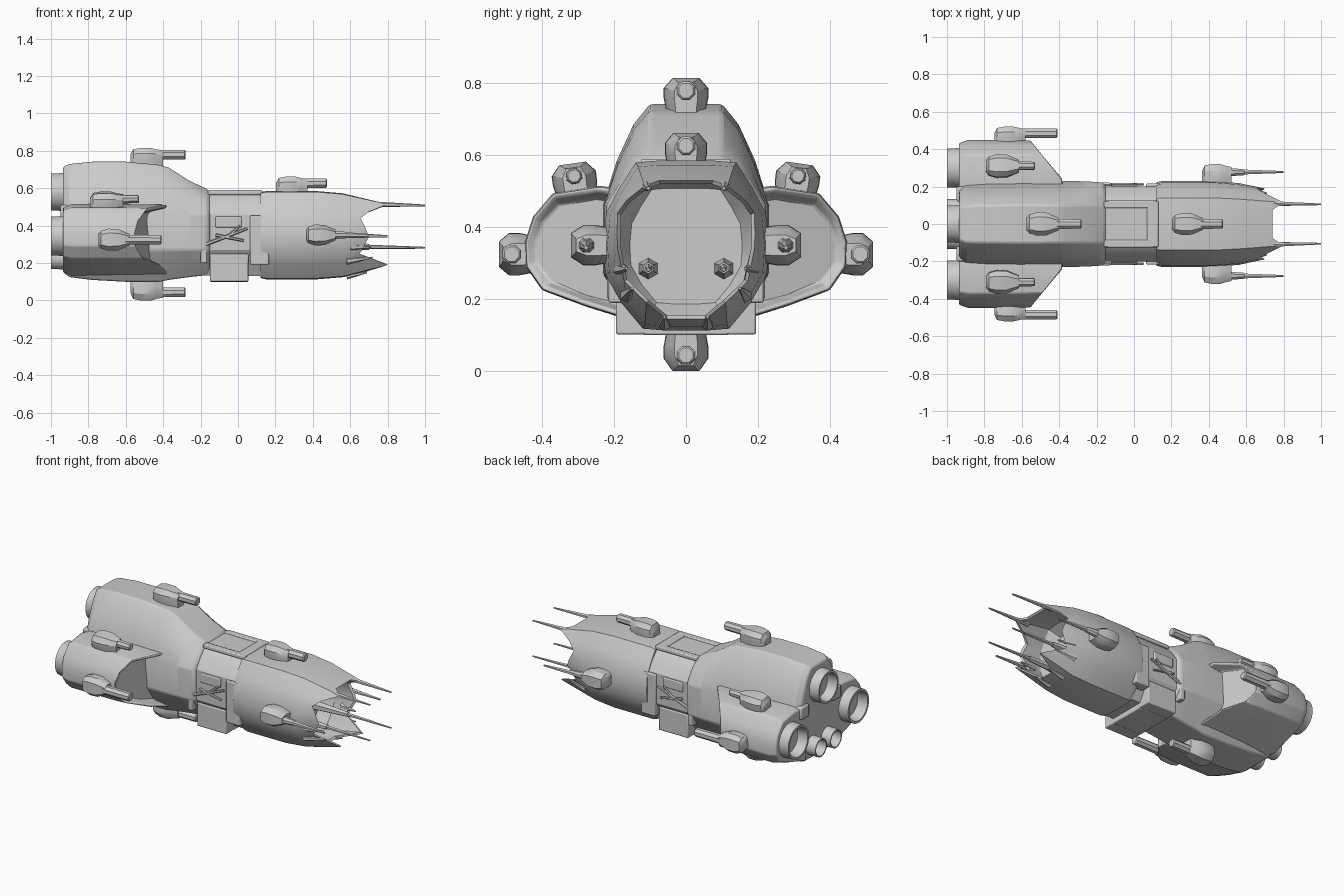
import bpy, bmesh, math
from mathutils import Vector, Matrix

if "Cube" in bpy.data.objects:
    bpy.data.objects.remove(bpy.data.objects["Cube"])


def loft(name, rings, mat=None, bevel=0.0):
    """Skin a row of equal-length rings and close both ends."""
    bm = bmesh.new()
    vs = [[bm.verts.new(p) for p in r] for r in rings]
    n = len(vs[0])
    for a, b in zip(vs, vs[1:]):
        for i in range(n):
            j = (i + 1) % n
            bm.faces.new((a[i], a[j], b[j], b[i]))
    bm.faces.new(vs[0])
    bm.faces.new(vs[-1][::-1])
    bmesh.ops.recalc_face_normals(bm, faces=bm.faces)
    if mat:
        bm.transform(mat)
    me = bpy.data.meshes.new(name)
    bm.to_mesh(me)
    bm.free()
    ob = bpy.data.objects.new(name, me)
    bpy.context.collection.objects.link(ob)
    if bevel:
        m = ob.modifiers.new("bevel", "BEVEL")
        m.width, m.segments = bevel, 2
        m.limit_method, m.angle_limit = 'ANGLE', math.radians(28)
    bpy.ops.object.select_all(action='DESELECT')
    ob.select_set(True)
    bpy.context.view_layer.objects.active = ob
    bpy.ops.object.shade_smooth_by_angle(angle=math.radians(30))
    return ob


def full(half):
    """Mirror a half ring (top centre to bottom centre) over y."""
    return half + [(x, -y, z) for x, y, z in half[-2:0:-1]]


def circle(x, y, z, r, n=8):
    return [(x, y + r * math.cos(2 * math.pi * (i + .5) / n),
             z + r * math.sin(2 * math.pi * (i + .5) / n)) for i in range(n)]


def box(name, x0, x1, y0, y1, z0, z1, bevel=0.006):
    q = [(y0, z0), (y1, z0), (y1, z1), (y0, z1)]
    return loft(name, [[(x, y, z) for y, z in q] for x in (x0, x1)], bevel=bevel)


def rod(name, a, b, r0, r1, n=6):
    a, b = Vector(a), Vector(b)
    rot = (b - a).to_track_quat('X', 'Z').to_matrix().to_4x4()
    loft(name, [circle(0, 0, 0, r0, n), circle((b - a).length, 0, 0, r1, n)],
         Matrix.Translation(a) @ rot)


def hull(x, w, t, b, bw=.12):
    f = lambda k: .46 + (t - .46) * k
    g = w / .23
    return full([(x, 0, t), (x, .1 * g, t), (x, .145 * g, f(.8)), (x, .19 * g, f(.45)),
                 (x, w, .46), (x, w, .27), (x, .18 * g, .27 - (.27 - b) * .5),
                 (x, bw, b), (x, 0, b)])


# Rear hull with raised back, and the narrower neck
loft("rear_hull", [hull(-.935, .19, .715, .15, .11), hull(-.9, .222, .73, .125),
                   hull(-.78, .23, .742, .11), hull(-.6, .232, .742, .1),
                   hull(-.42, .23, .725, .1), hull(-.37, .23, .71, .11),
                   hull(-.26, .228, .64, .125), hull(-.17, .222, .598, .135),
                   hull(-.15, .205, .58, .14)], bevel=.008)
loft("neck", [hull(-.2, .2, .582, .135), hull(.2, .2, .582, .13)])

# Nose shell: octagonal hull ending in a jagged open mouth
body = [(0, .585), (.08, .585), (.14, .58), (.185, .51), (.222, .44), (.23, .35),
        (.225, .27), (.18, .19), (.12, .118), (.06, .113), (0, .113)]
rim = [(.74, 0, .53), (.74, .075, .53), (.80, .115, .515), (.70, .165, .475),
       (.655, .19, .44), (.685, .192, .38), (.70, .19, .34), (.65, .172, .25),
       (.80, .11, .19), (.655, .055, .145), (.655, 0, .145)]


def nose_ring(x, k):
    return full([(x, y * k, .345 + (z - .345) * k) for y, z in body])


def rim_ring(k, dx=0):
    return full([(x - dx, y * k, .34 + (z - .34) * k) for x, y, z in rim])


loft("nose_shell", [nose_ring(.12, .97), nose_ring(.15, 1), nose_ring(.42, 1),
                    nose_ring(.56, .95), rim_ring(1), rim_ring(.95, .012),
                    nose_ring(.54, .84), nose_ring(.47, .68)])

# Nose plates and teeth spikes
for s in (1, -1):
    rod("upper_spike", (.70, s * .11, .515), (1, s * .105, .508), .016, .005)
    rod("lower_spike", (.46, s * .105, .285), (.70, s * .105, .287), .03, .016)
    rod("lower_spike_tip", (.68, s * .105, .287), (1, s * .105, .282), .012, .005)
    rod("mouth_fang", (.60, s * .185, .285), (.71, s * .165, .285), .02, .004)
    rod("jaw_fang", (.58, s * .06, .13), (.69, s * .06, .15), .018, .004)
    rod("jaw_side_fang", (.58, s * .165, .21), (.72, s * .15, .23), .02, .004)

# Side pods with slanted, scooped fronts
pod = [(.12, .50), (.24, .515), (.37, .495), (.425, .43), (.448, .36), (.445, .29),
       (.40, .225), (.28, .18), (.12, .13)]
for s in (1, -1):
    def pod_ring(x, k, slant=0):
        c = []
        for y, z in pod:
            yy = .29 + (y - .29) * k
            c.append((x - slant * max(0, y - .23), s * yy, .34 + (z - .34) * k))
        return c
    loft("side_pod", [pod_ring(-.935, .9), pod_ring(-.89, 1), pod_ring(-.6, 1),
                      pod_ring(-.375, .98, .8), pod_ring(-.38, .9, .8),
                      pod_ring(-.46, .8, .45)], bevel=.006)

    # Neck side details: lower box, frame plate, crossed struts
    box("neck_lower_box", -.15, .055, s * .10, s * .195, .102, .25)
    box("neck_frame", .065, .165, s * .15, s * .216, .19, .455)
    box("neck_rear_frame", -.2, -.165, s * .15, s * .22, .2, .46)
    box("neck_side_panel", -.12, .02, s * .15, s * .208, .39, .45)
    rod("neck_strut", (-.2, s * .212, .29), (.05, s * .212, .385), .011, .007)
    rod("neck_strut", (-.12, s * .212, .35), (.03, s * .212, .32), .009, .007)
    rod("neck_strut", (-.06, s * .212, .335), (.01, s * .212, .40), .009, .006)
    box("neck_top_rail", -.16, .13, s * .085, s * .125, .565, .590)
    # Stern fins between the engines
    box("stern_plate", -.95, -.85, s * .12, s * .2, .43, .51, .01)

# Neck top cross bar and keel
box("neck_top_bar", .07, .13, -.1, .1, .565, .590)
box("neck_keel", -.15, .055, -.12, .12, .1, .2)


# Engines: open bells
def engine(name, y, z, r):
    loft(name, [circle(x, y, z, r * k, 24) for x, k in
                ((-.88, 1.02), (-.955, 1.02), (-.96, 1), (-1, 1), (-1, .87), (-.92, .78))])


engine("top_engine", 0, .58, .10)
for s in (1, -1):
    engine("pod_engine", s * .30, .345, .105)
    engine("small_engine", s * .075, .225, .058)


# Gun turrets: faceted teardrop housing with a barrel along x
def turret(name, pos, tilt, h, reach, r0=.029, r1=.027, k=1.0):
    mat = Matrix.Translation(pos) @ Matrix.Rotation(math.radians(tilt), 4, 'X')
    rings = []
    for x, w, t in ((-.085, .032, .6), (-.07, .05, .92), (-.03, .062, 1),
                    (.025, .06, 1), (.06, .045, .9), (.09, .032, .85)):
        w, x, t = w * k, x * k, t * h
        rings.append([(x, a, b) for a, b in
                      ((-w * .8, -.04), (-w, t * .3), (-w, t * .65), (-w * .6, t),
                       (w * .6, t), (w, t * .65), (w, t * .3), (w * .8, -.04))])
    loft(name + "_housing", rings, mat)
    loft(name + "_barrel", [circle(0, 0, h * .56, r0), circle(reach - .005, 0, h * .56, r1),
                            circle(reach, 0, h * .56, r1 * .8)], mat)


turret("rear_top_gun", (-.49, 0, .735), 0, .08, .21)
turret("rear_bottom_gun", (-.49, 0, .1), 180, .1, .21)
turret("front_top_gun", (.285, 0, .582), 0, .08, .19, k=.95)
for s in (1, -1):
    turret("pod_side_gun", (-.665, s * .44, .325), -90 * s, .08, .255, k=.95)
    turret("pod_top_gun", (-.705, s * .305, .498), -8 * s, .08, .175, .026, .022)
    turret("nose_side_gun", (.44, s * .222, .35), -90 * s, .098, .15, .028, .018, .9)
    rod("nose_side_gun_needle", (.56, s * .278, .35), (.80, s * .278, .343), .016, .006)
